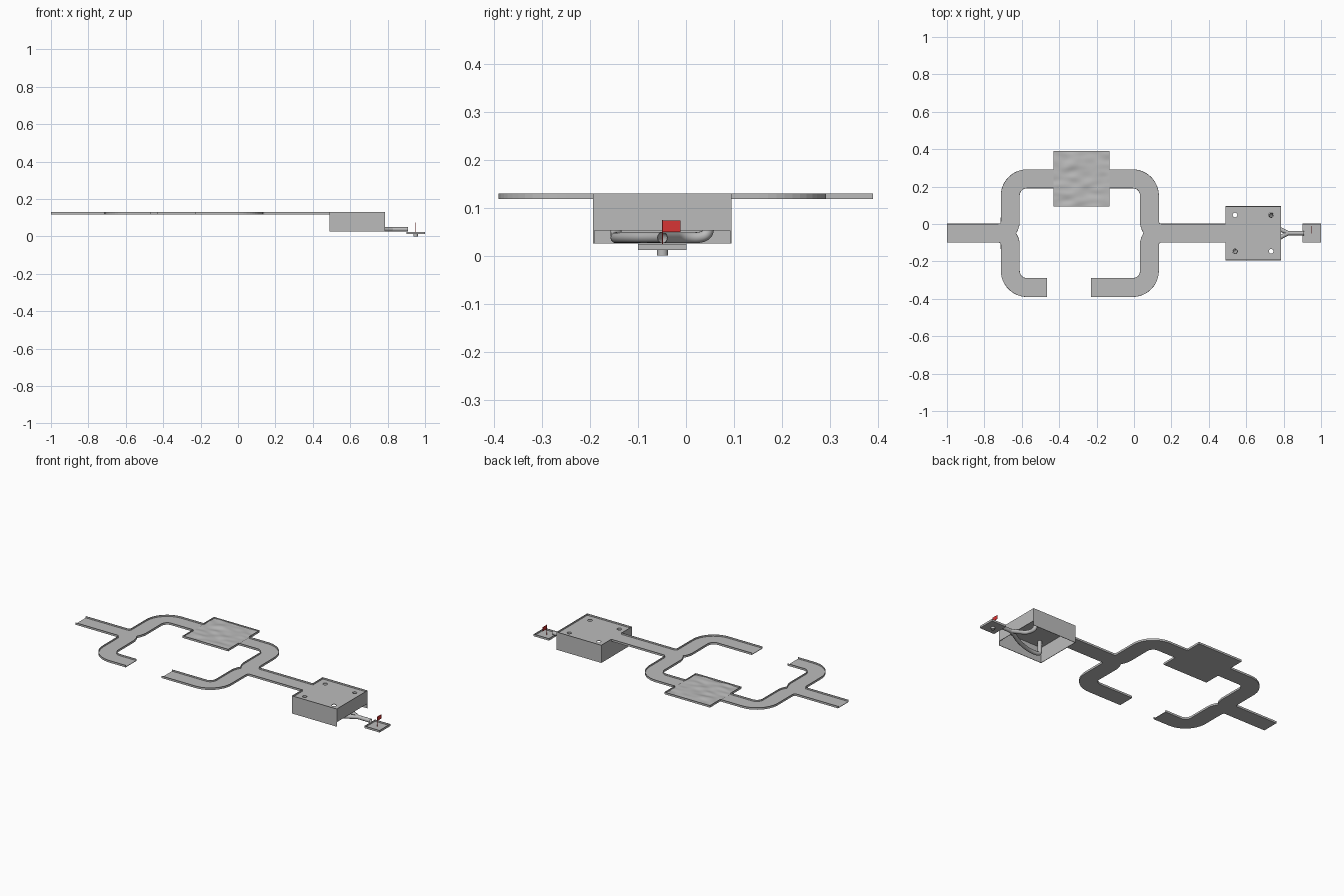
import bpy, bmesh, math
from mathutils import Vector, noise

if "Cube" in bpy.data.objects:
    bpy.data.objects.remove(bpy.data.objects["Cube"])

YC = -0.049                    # centre line of the course
Z0, ZF, Z1 = 0.118, 0.121, 0.130   # floor underside, floor top, rail top
T = 0.003                      # rail thickness
W = 0.0505                     # half lane width


def material(name, rgb):
    m = bpy.data.materials.new(name)
    m.diffuse_color = (*rgb, 1)
    m.use_nodes = True
    m.node_tree.nodes["Principled BSDF"].inputs["Base Color"].default_value = m.diffuse_color
    return m


GREY = material("grey", (0.50, 0.50, 0.50))
RED = material("red", (0.68, 0.035, 0.035))


def finish(bm, name, mat=GREY):
    bmesh.ops.recalc_face_normals(bm, faces=bm.faces)
    me = bpy.data.meshes.new(name)
    bm.to_mesh(me)
    bm.free()
    me.materials.append(mat)
    ob = bpy.data.objects.new(name, me)
    bpy.context.collection.objects.link(ob)
    return ob


def select(ob):
    bpy.ops.object.select_all(action='DESELECT')
    ob.select_set(True)
    bpy.context.view_layer.objects.active = ob


def smooth(ob):
    select(ob)
    bpy.ops.object.shade_smooth_by_angle(angle=math.radians(40))


def prism(bm, pts, z0, z1):
    lo = [bm.verts.new((x, y, z0)) for x, y in pts]
    hi = [bm.verts.new((x, y, z1)) for x, y in pts]
    bm.faces.new(lo)
    bm.faces.new(hi)
    n = len(pts)
    for i in range(n):
        j = (i + 1) % n
        bm.faces.new((lo[i], lo[j], hi[j], hi[i]))


def box(bm, x0, x1, y0, y1, z0, z1):
    prism(bm, [(x0, y0), (x1, y0), (x1, y1), (x0, y1)], z0, z1)


def cylinder(bm, x, y, r, z0, z1, n=24):
    prism(bm, [(x + r * math.cos(k * math.tau / n), y + r * math.sin(k * math.tau / n))
               for k in range(n)], z0, z1)


def arc(cx, cy, r, a0, a1, n=12):
    return [(cx + r * math.cos(math.radians(a0 + (a1 - a0) * i / n)),
             cy + r * math.sin(math.radians(a0 + (a1 - a0) * i / n))) for i in range(n + 1)]


def inset(path, t):
    # shift an open path to its right-hand side
    out = []
    for i, p in enumerate(path):
        a, b = Vector(path[max(i - 1, 0)]), Vector(path[min(i + 1, len(path) - 1)])
        d = (b - a).normalized()
        out.append((p[0] + d.y * t, p[1] - d.x * t))
    return out


# Forked lanes: u runs inward from the loop's outer edge, v away from the centre line
def fork(name, sx, x_outer, x_entry, ends):
    floor, rails = bmesh.new(), bmesh.new()
    u_in = (x_entry - x_outer) * sx
    cusp = -math.degrees(math.asin(0.063 / 0.114))
    for sy, x_end in zip((1, -1), ends):
        u_end = (x_end - x_outer) * sx
        outer = ([(u_in, W)] + arc(-0.013, 0.063, 0.0125, -90, 0, 6)
                 + arc(0.14, 0.201, 0.14, 180, 90) + [(u_end, 0.341)])
        inner = ([(u_end, 0.240)] + arc(0.14, 0.201, 0.039, 90, 180)
                 + arc(-0.013, 0.063, 0.114, 0, cusp, 8))
        place = lambda pts: [(x_outer + sx * u, YC + sy * v) for u, v in pts]
        prism(floor, place(outer + inner + [(u_in, 0)]), Z0, ZF)
        for path in (outer, inner):
            off = inset(path, T)
            for i in range(len(path) - 1):
                prism(rails, place([path[i], path[i + 1], off[i + 1], off[i]]), Z0, Z1)
    finish(floor, name + "_floor")
    finish(rails, name + "_rails")


fork("start_fork", 1, -0.712, -1.0, (-0.43, -0.465))
fork("end_fork", -1, 0.133, 0.49, (-0.13, -0.23))


def rim(name, x0, x1, y0, y1, z0, z1, gap=None, sides=()):
    # rails round a square tray, with a lane opening on the chosen x sides
    bm = bmesh.new()
    box(bm, x0, x1, y0, y0 + T, z0, z1)
    box(bm, x0, x1, y1 - T, y1, z0, z1)
    for side, x in ((-1, x0), (1, x1 - T)):
        spans = [(y0, gap[0]), (gap[1], y1)] if side in sides else [(y0, y1)]
        for a, b in spans:
            box(bm, x, x + T, a, b, z0, z1)
    finish(bm, name)


# Bumpy square in the upper lane
PX0, PX1, PY0, PY1 = -0.43, -0.13, 0.094, 0.389
rim("bumpy_square_rim", PX0, PX1, PY0, PY1, Z0, Z1, (0.191, 0.292), (-1, 1))
bm = bmesh.new()
box(bm, PX0, PX1, PY0, PY1, Z0, 0.119)
finish(bm, "bumpy_square_base")
bm = bmesh.new()
bmesh.ops.create_grid(bm, x_segments=36, y_segments=36, size=0.5)
for v in bm.verts:
    x = PX0 + (v.co.x + 0.5) * (PX1 - PX0)
    y = PY0 + (v.co.y + 0.5) * (PY1 - PY0)
    hill = 0.005 * math.exp(-((x + 0.33) / 0.05) ** 2 - ((y - 0.325) / 0.025) ** 2)
    v.co = (x, y, 0.1235 + hill + 0.005 * noise.noise(Vector((x * 14, y * 28, 3.0))))
smooth(finish(bm, "bumpy_square_surface"))

# Hole box: roof with four holes, walls open below and raised on the exit side
HX0, HX1, HY0, HY1 = 0.49, 0.785, -0.194, 0.095
holes = [(x, y) for x in (0.540, 0.733) for y in (-0.146, 0.048)]
bm = bmesh.new()
box(bm, HX0, HX1, HY0, HY1, Z0, ZF)
roof = finish(bm, "hole_box_roof")
bm = bmesh.new()
for x, y in holes:
    cylinder(bm, x, y, 0.0125, 0.10, 0.14)
cutter = finish(bm, "hole_cutter")
cutter.hide_render = True
mod = roof.modifiers.new("holes", 'BOOLEAN')
mod.operation = 'DIFFERENCE'
mod.solver = 'EXACT'
mod.object = cutter
select(roof)
bpy.ops.object.modifier_apply(modifier="holes")
bpy.data.objects.remove(cutter)
rim("hole_box_rim", HX0, HX1, HY0, HY1, Z0, Z1, (YC - W, YC + W), (-1,))
bm = bmesh.new()
box(bm, HX0, HX0 + T, HY0, HY1, 0.025, Z0)
box(bm, HX0, HX1, HY0, HY0 + T, 0.025, Z0)
box(bm, HX0, HX1, HY1 - T, HY1, 0.025, Z0)
box(bm, HX1 - T, HX1, HY0, HY1, 0.052, Z0)
finish(bm, "hole_box_walls")


# Pipes that drop from two holes and merge at the exit
def pipe(name, pts):
    cu = bpy.data.curves.new(name, 'CURVE')
    cu.dimensions = '3D'
    cu.bevel_depth = 0.0115
    cu.bevel_resolution = 4
    sp = cu.splines.new('NURBS')
    sp.points.add(len(pts) - 1)
    for p, co in zip(sp.points, pts):
        p.co = (*co, 1)
    sp.order_u = 3
    sp.use_endpoint_u = True
    sp.resolution_u = 8
    cu.materials.append(GREY)
    ob = bpy.data.objects.new(name, cu)
    bpy.context.collection.objects.link(ob)
    select(ob)
    bpy.ops.object.convert(target='MESH')
    smooth(bpy.context.view_layer.objects.active)


ZP = 0.0375
pipe("near_pipe", [(0.733, 0.048, 0.12), (0.733, 0.048, 0.07), (0.733, 0.045, ZP),
                   (0.745, -0.01, ZP), (0.79, -0.032, ZP), (0.825, YC, ZP)])
pipe("far_pipe", [(0.540, -0.146, 0.12), (0.540, -0.146, 0.07), (0.540, -0.146, ZP),
                  (0.62, -0.146, ZP), (0.72, -0.11, ZP), (0.79, -0.066, ZP), (0.825, YC, ZP)])
pipe("exit_pipe", [(0.815, YC, ZP), (0.86, YC, ZP), (0.908, YC, ZP)])

# Final green: small tray with a cup underneath
rim("final_tray_rim", 0.90, 1.0, YC - W, YC + W, 0.012, 0.024)
bm = bmesh.new()
box(bm, 0.90, 1.0, YC - W, YC + W, 0.012, 0.015)
finish(bm, "final_tray_floor")
bm = bmesh.new()
cylinder(bm, 0.95, YC, 0.0115, 0.0, 0.012)
smooth(finish(bm, "cup"))

# Flag
bm = bmesh.new()
cylinder(bm, 0.95, YC, 0.0015, 0.012, 0.074, 10)
finish(bm, "flag_pole", RED)
bm = bmesh.new()
box(bm, 0.949, 0.951, YC, -0.011, 0.049, 0.073)
finish(bm, "flag", RED)
